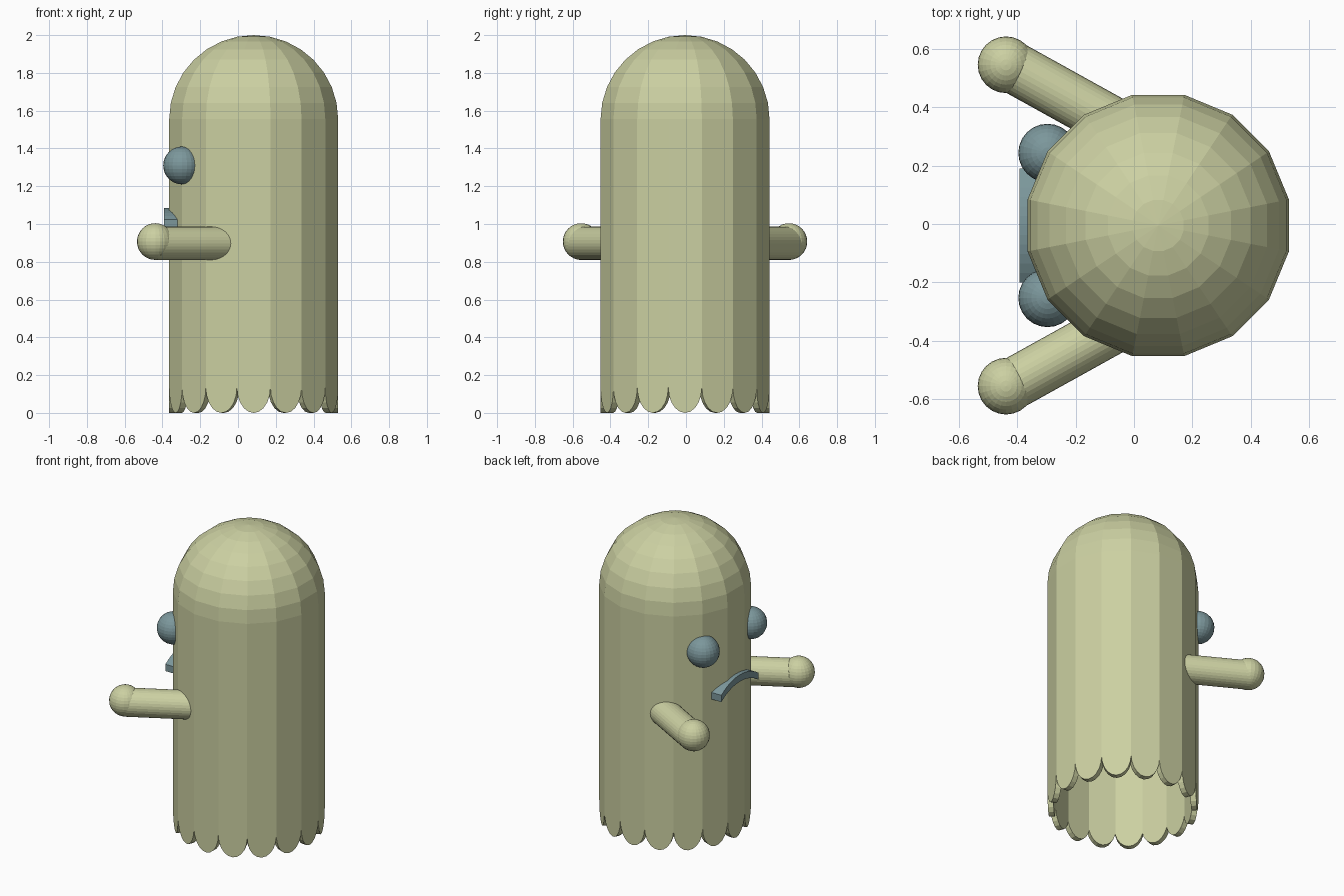
import bpy, bmesh
from math import sin, cos, pi, sqrt, radians
from mathutils import Vector

if "Cube" in bpy.data.objects:
    bpy.data.objects.remove(bpy.data.objects["Cube"])

CX, CY = 0.083, -0.005     # body axis
R, SIDES = 0.456, 16
SHOULDER, TOP = 1.555, 2.0


def material(name, rgb):
    m = bpy.data.materials.new(name)
    m.diffuse_color = (*rgb, 1)
    m.use_nodes = True
    m.node_tree.nodes["Principled BSDF"].inputs["Base Color"].default_value = m.diffuse_color
    return m


CREAM = material("pale_green", (0.60, 0.63, 0.36))
TEAL = material("grey_teal", (0.20, 0.31, 0.33))


def finish(bm, name, mat):
    bmesh.ops.recalc_face_normals(bm, faces=bm.faces)
    me = bpy.data.meshes.new(name)
    bm.to_mesh(me)
    bm.free()
    ob = bpy.data.objects.new(name, me)
    ob.data.materials.append(mat)
    bpy.context.collection.objects.link(ob)
    return ob


def ball(name, centre, radius, segments, rings, mat):
    bm = bmesh.new()
    bmesh.ops.create_uvsphere(bm, u_segments=segments, v_segments=rings, radius=radius)
    bmesh.ops.translate(bm, verts=bm.verts, vec=centre)
    return finish(bm, name, mat)


# Body: hollow 16-sided shell, one scalloped panel per side, faceted dome
bm = bmesh.new()


def ring(radius, z):
    return [bm.verts.new((CX + radius * cos((k + 0.5) * 2 * pi / SIDES),
                          CY + radius * sin((k + 0.5) * 2 * pi / SIDES), z))
            for k in range(SIDES)]


SCALLOP, STEPS = 0.135, 10
low, high = ring(R, SCALLOP), ring(R, SHOULDER)
for k in range(SIDES):
    j = (k + 1) % SIDES
    lobe = []
    for s in range(1, STEPS):
        a = pi * s / STEPS
        p = low[k].co.lerp(low[j].co, (1 - cos(a)) / 2)
        p.z = SCALLOP * (1 - sin(a))
        lobe.append(bm.verts.new(p))
    bm.faces.new([low[k], *lobe, low[j], high[j], high[k]])
prev = high
for i in range(1, 8):
    a = i * pi / 16
    cur = ring(R * cos(a), SHOULDER + (TOP - SHOULDER) * sin(a))
    for k in range(SIDES):
        j = (k + 1) % SIDES
        bm.faces.new([prev[k], prev[j], cur[j], cur[k]])
    prev = cur
tip = bm.verts.new((CX, CY, TOP))
for k in range(SIDES):
    bm.faces.new([prev[k], prev[(k + 1) % SIDES], tip])
body = finish(bm, "body", CREAM)
shell = body.modifiers.new("wall", "SOLIDIFY")
shell.thickness = 0.035
shell.offset = -1
shell.use_even_offset = True

# Eyes, hands and arms, mirrored about the body axis
for side, label in ((1, "left"), (-1, "right")):
    ball("eye_" + label, (-0.296, CY + side * 0.248, 1.31), 0.1, 24, 16, TEAL)
    ball("hand_" + label, (-0.438, CY + side * 0.55, 0.907), 0.097, 24, 16, CREAM)

    start = Vector((-0.438, CY + side * 0.555, 0.898))
    along = Vector((cos(radians(29)), -side * sin(radians(29)), 0))
    length = 0.46
    bm = bmesh.new()
    bmesh.ops.create_cone(bm, cap_ends=True, segments=32, radius1=0.088,
                          radius2=0.088, depth=length)
    bmesh.ops.rotate(bm, verts=bm.verts,
                     matrix=along.to_track_quat('Z', 'Y').to_matrix())
    bmesh.ops.translate(bm, verts=bm.verts, vec=start + along * length / 2)
    finish(bm, "arm_" + label, CREAM)

# Mouth: down-turned arched bar set into the face
bm = bmesh.new()
HALF, SAG, THICK, N = 0.195, 0.062, 0.045, 12
arc_r = (HALF ** 2 + SAG ** 2) / (2 * SAG)
sections = []
for i in range(N + 1):
    y = HALF * (2 * i / N - 1)
    z = 1.085 - arc_r + sqrt(arc_r ** 2 - y * y)
    sections.append([bm.verts.new((x, CY + y, h)) for x, h in
                     ((-0.392, z), (-0.30, z), (-0.30, z - THICK), (-0.392, z - THICK))])
for a, b in zip(sections, sections[1:]):
    for k in range(4):
        j = (k + 1) % 4
        bm.faces.new([a[k], a[j], b[j], b[k]])
bm.faces.new(sections[0])
bm.faces.new(sections[-1])
finish(bm, "mouth", TEAL)
